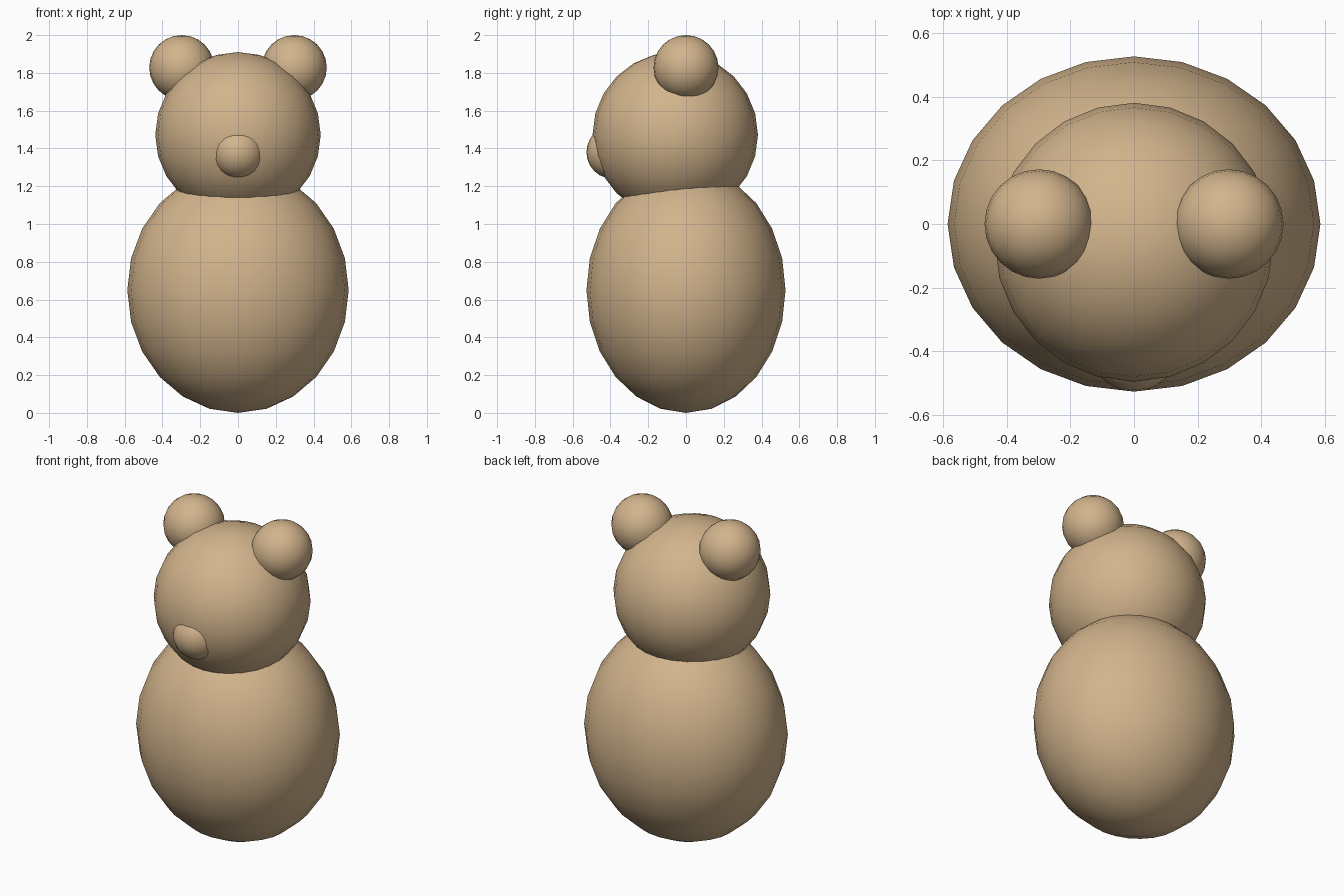
import bpy

default = bpy.data.objects.get("Cube")
if default:
    bpy.data.objects.remove(default, do_unlink=True)

# Single tan colour
tan = bpy.data.materials.new("tan")
tan.use_nodes = True
colour = (0.645, 0.456, 0.262, 1.0)
tan.diffuse_color = colour
tan.node_tree.nodes["Principled BSDF"].inputs["Base Color"].default_value = colour


def ball(name, centre, radii):
    """Add a smooth ellipsoid with the given centre and radii."""
    bpy.ops.mesh.primitive_uv_sphere_add(segments=24, ring_count=12, radius=1, location=centre)
    obj = bpy.context.object
    obj.name = name
    obj.scale = radii
    bpy.ops.object.transform_apply(location=False, rotation=False, scale=True)
    bpy.ops.object.shade_smooth()
    obj.data.materials.append(tan)
    return obj


# Egg-shaped body, round head and muzzle
ball("body", (0, 0, 0.65), (0.586, 0.527, 0.65))
ball("head", (0, -0.057, 1.472), (0.438, 0.438, 0.438))
ball("nose", (0, -0.386, 1.38), (0.141, 0.141, 0.141))

# Pair of ears
for side, sign in (("left", 1), ("right", -1)):
    ball(side + "_ear", (sign * 0.298, 0, 1.828), (0.172, 0.172, 0.172))
